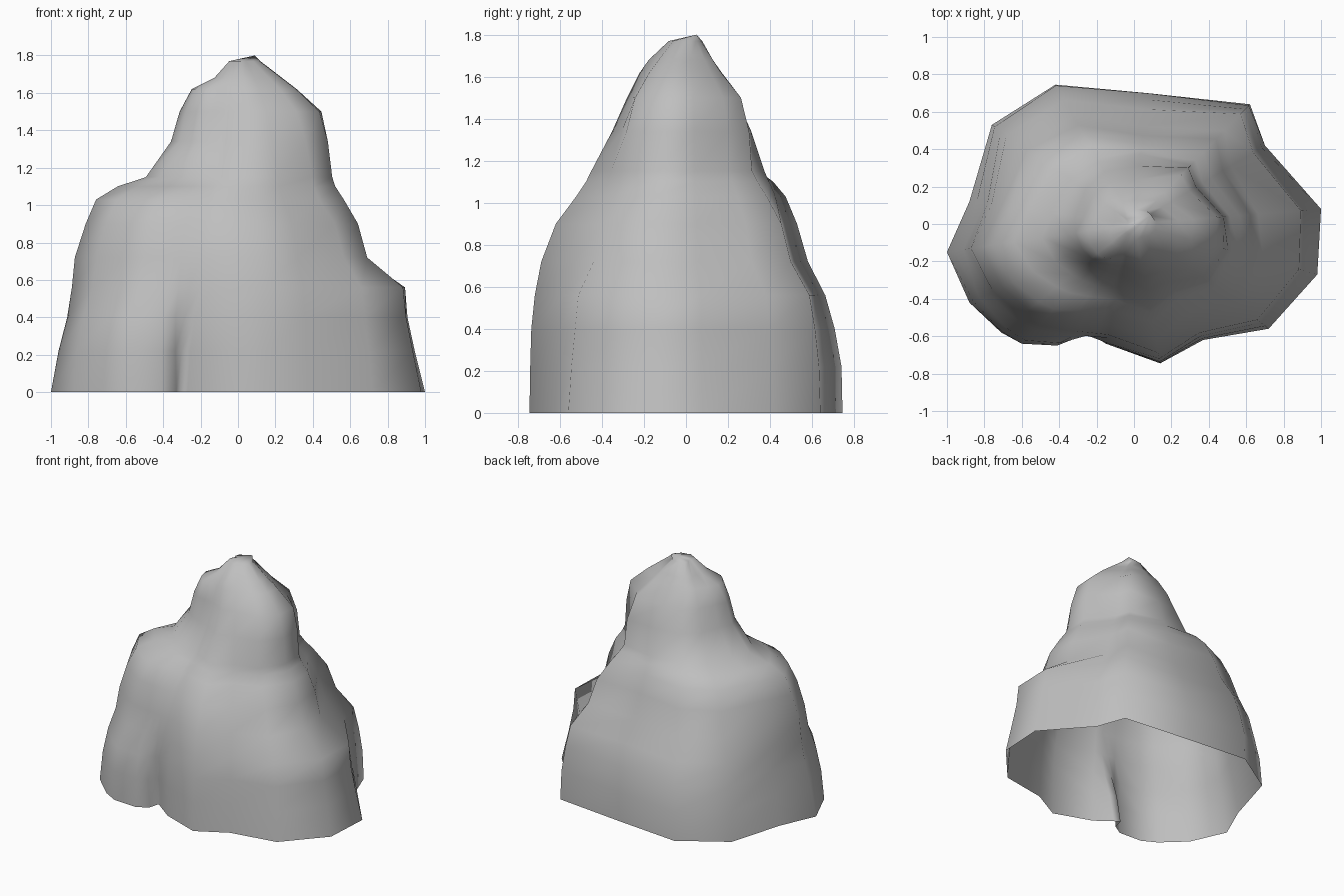
import bpy, bmesh, math

default = bpy.data.objects.get("Cube")
if default:
    bpy.data.objects.remove(default, do_unlink=True)


def make_material(name, colour):
    material = bpy.data.materials.new(name)
    material.use_nodes = True
    material.diffuse_color = colour
    material.node_tree.nodes["Principled BSDF"].inputs["Base Color"].default_value = colour
    return material


# Ground outline, counter-clockwise from the right, with a cleft in the front
OUTLINE = [(1, .08), (.7, .42), (.62, .64), (.07, .7), (-.42, .745), (-.76, .53),
           (-.88, .12), (-1, -.15), (-.88, -.42), (-.71, -.58), (-.6, -.64),
           (-.41, -.65), (-.33, -.6), (-.31, -.52), (-.27, -.55), (-.15, -.64),
           (.14, -.745), (.37, -.62), (.72, -.56), (.98, -.27)]
CLEFT_START, CLEFT_END = 11, 15
PEAK = (.09, .05, 1.8)

# Height of each layer, and its size in percent of the outline
# towards E, NE, N, NW, W, SW, S, SE
LAYERS = {
    0: (100, 100, 100, 100, 100, 100, 100, 100),
    .22: (94, 99, 100, 99, 95, 100, 100, 98),
    .4: (90, 96, 95, 95, 90, 97, 100, 95),
    .56: (89, 92, 87, 90, 89, 88, 98, 92),
    .72: (65, 78, 74, 80, 88, 84, 96, 81),
    .9: (61, 71, 67, 73, 82, 79, 86, 74),
    1.03: (56, 60, 61, 65, 77, 71, 73, 61),
    1.1: (51, 53, 57, 55, 66, 57, 66, 57),
    1.15: (49, 49, 54, 43, 50, 46, 62, 56),
    1.34: (48, 47, 44, 34, 36, 35, 46, 51),
    1.5: (45, 41, 33, 28, 31, 32, 36, 43),
    1.62: (32, 26, 24, 20, 24, 28, 29, 31),
    1.68: (24, 20, 18, 14, 11, 17, 24, 23),
    1.77: (12, 11, 11, 6, 3, 7, 11, 11),
}


def layer_scale(sizes, x, y):
    """Blend the sizes of the two compass directions beside a point."""
    turn = (math.atan2(y, x) / math.tau) % 1 * len(sizes)
    low = int(turn) % len(sizes)
    blend = turn - int(turn)
    return (sizes[low] * (1 - blend) + sizes[(low + 1) % len(sizes)] * blend) / 100


def close_cleft(index, amount):
    """Move an outline point in the cleft towards the line across its mouth."""
    x, y = OUTLINE[index]
    if CLEFT_START < index < CLEFT_END:
        along = (index - CLEFT_START) / (CLEFT_END - CLEFT_START)
        (ax, ay), (bx, by) = OUTLINE[CLEFT_START], OUTLINE[CLEFT_END]
        x += amount * (ax + (bx - ax) * along - x)
        y += amount * (ay + (by - ay) * along - y)
    return x, y


def build_rock():
    bm = bmesh.new()
    count = len(OUTLINE)
    rings = []
    for height, sizes in LAYERS.items():
        # The cleft closes gradually with height
        closing = min(max((height - .1) / .45, 0), 1)
        ring = []
        for index in range(count):
            x, y = close_cleft(index, closing)
            scale = layer_scale(sizes, x, y)
            ring.append(bm.verts.new((x * scale, y * scale, height)))
        rings.append(ring)

    # Sides between the layers, left open underneath
    for lower, upper in zip(rings, rings[1:]):
        for i in range(count):
            j = (i + 1) % count
            bm.faces.new((lower[i], lower[j], upper[j], upper[i]))

    # Summit
    summit = bm.verts.new(PEAK)
    for i in range(count):
        bm.faces.new((rings[-1][i], rings[-1][(i + 1) % count], summit))

    for face in bm.faces:
        face.smooth = True
    mesh = bpy.data.meshes.new("rock")
    bm.to_mesh(mesh)
    bm.free()
    rock = bpy.data.objects.new("rock", mesh)
    bpy.context.collection.objects.link(rock)
    return rock


rock = build_rock()
rock.data.materials.append(make_material("stone grey", (.52, .52, .52, 1)))
